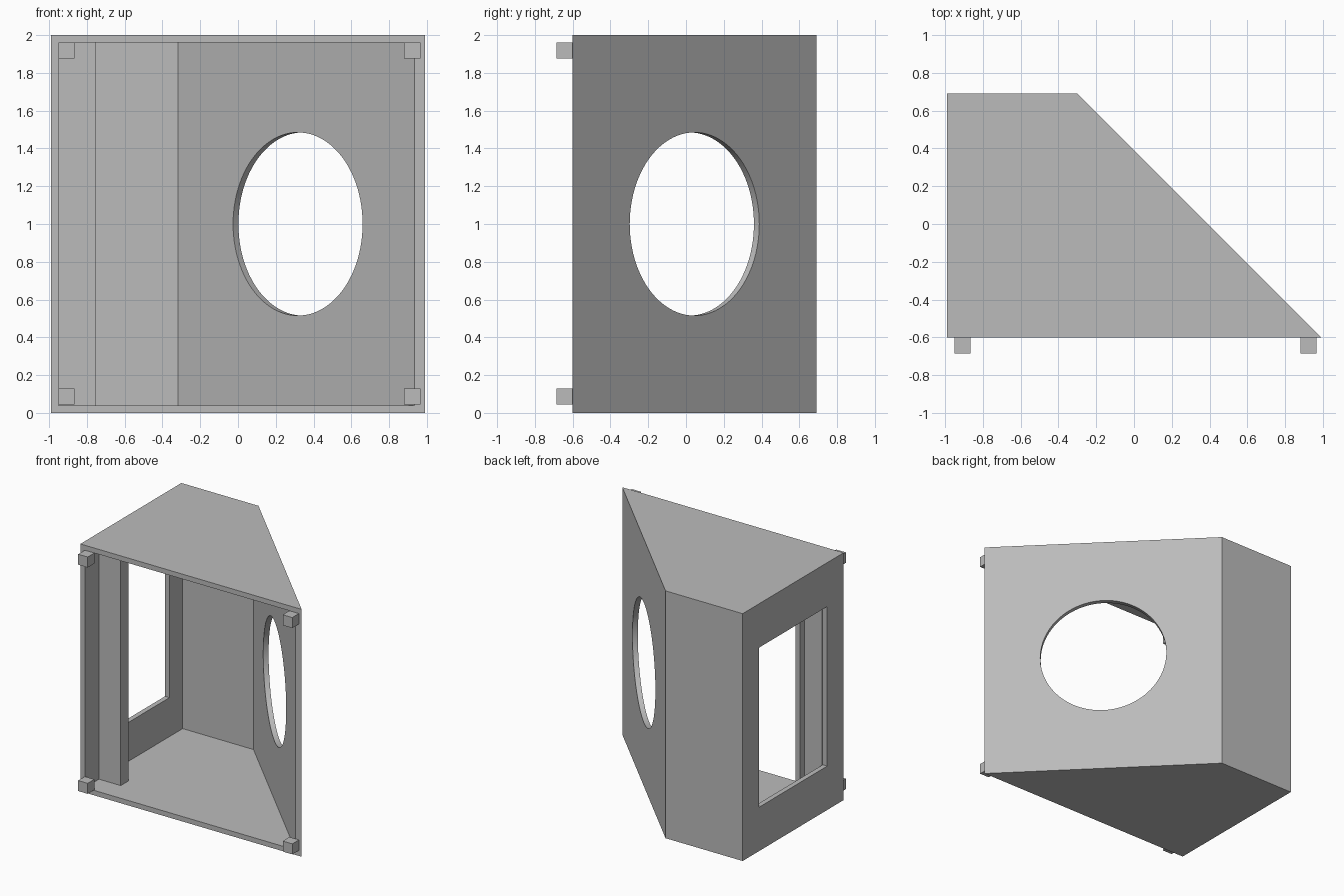
import bpy, bmesh, math
from mathutils import Matrix, Vector

cube = bpy.data.objects.get("Cube")
if cube:
    bpy.data.objects.remove(cube, do_unlink=True)

grey = bpy.data.materials.new("plain grey")
grey.use_nodes = True
GREY = (0.5, 0.5, 0.5, 1)
grey.diffuse_color = GREY
grey.node_tree.nodes["Principled BSDF"].inputs["Base Color"].default_value = GREY


def finish(name, bm):
    bmesh.ops.recalc_face_normals(bm, faces=bm.faces)
    mesh = bpy.data.meshes.new(name)
    bm.to_mesh(mesh)
    bm.free()
    mesh.materials.append(grey)
    obj = bpy.data.objects.new(name, mesh)
    bpy.context.collection.objects.link(obj)
    return obj


def prism(name, outline, z0, z1):
    """Upright prism over a plan outline."""
    bm = bmesh.new()
    face = bm.faces.new([bm.verts.new((x, y, z0)) for x, y in outline])
    top = bmesh.ops.extrude_face_region(bm, geom=[face])["geom"]
    bmesh.ops.translate(bm, vec=(0, 0, z1 - z0),
                        verts=[v for v in top if isinstance(v, bmesh.types.BMVert)])
    return finish(name, bm)


def box(name, x0, x1, y0, y1, z0, z1):
    return prism(name, [(x0, y0), (x1, y0), (x1, y1), (x0, y1)], z0, z1)


def cut(target, cutter):
    cutter.hide_render = True
    mod = target.modifiers.new("cut", "BOOLEAN")
    mod.operation = "DIFFERENCE"
    mod.solver = "EXACT"
    mod.object = cutter
    bpy.context.view_layer.objects.active = target
    bpy.ops.object.modifier_apply(modifier=mod.name)
    bpy.data.objects.remove(cutter, do_unlink=True)


W, FRONT, BACK, CORNER, T, H = 0.99, -0.6, 0.69, -0.30, 0.04, 2.0

# Cabinet with one slanted wall, hollowed out from the open front
cabinet = prism("cabinet", [(-W, FRONT), (W, FRONT), (CORNER, BACK), (-W, BACK)], 0, H)
slant = W + FRONT - T * math.sqrt(2)
mouth, rear = FRONT - 0.1, BACK - T
cut(cabinet, prism("hollow_cutter",
                   [(-W + T, mouth), (slant - mouth, mouth),
                    (slant - rear, rear), (-W + T, rear)], T, H - T))

# Rectangular window in the straight side wall
cut(cabinet, box("window_cutter", -W - 0.1, -W + 0.1, -0.39, 0.48, 0.355, 1.645))

# Round hole square to the slanted wall
bm = bmesh.new()
turn = Vector((1, 1, 0)).to_track_quat("Z", "Y").to_matrix().to_4x4()
bmesh.ops.create_cone(bm, cap_ends=True, segments=96, radius1=0.485, radius2=0.485,
                      depth=0.2,
                      matrix=Matrix.Translation(((W + CORNER) / 2, (FRONT + BACK) / 2, 1)) @ turn)
cut(cabinet, finish("hole_cutter", bm))
bpy.ops.object.select_all(action="DESELECT")
cabinet.select_set(True)
bpy.context.view_layer.objects.active = cabinet
bpy.ops.object.shade_smooth_by_angle(angle=math.radians(20))

# Angled upright inside, an L in plan
prism("inner_upright", [(-0.95, -0.42), (-0.755, -0.42), (-0.755, -0.32),
                        (-0.795, -0.32), (-0.795, -0.38), (-0.95, -0.38)], T, H - T)

# Corner blocks on the front rim
S = 0.085
for side, x in (("right", -0.95), ("left", 0.88)):
    for level, z in (("lower", 0.045), ("upper", H - 0.04 - S)):
        box(f"{level}_{side}_block", x, x + S, FRONT - S, FRONT, z, z + S)
